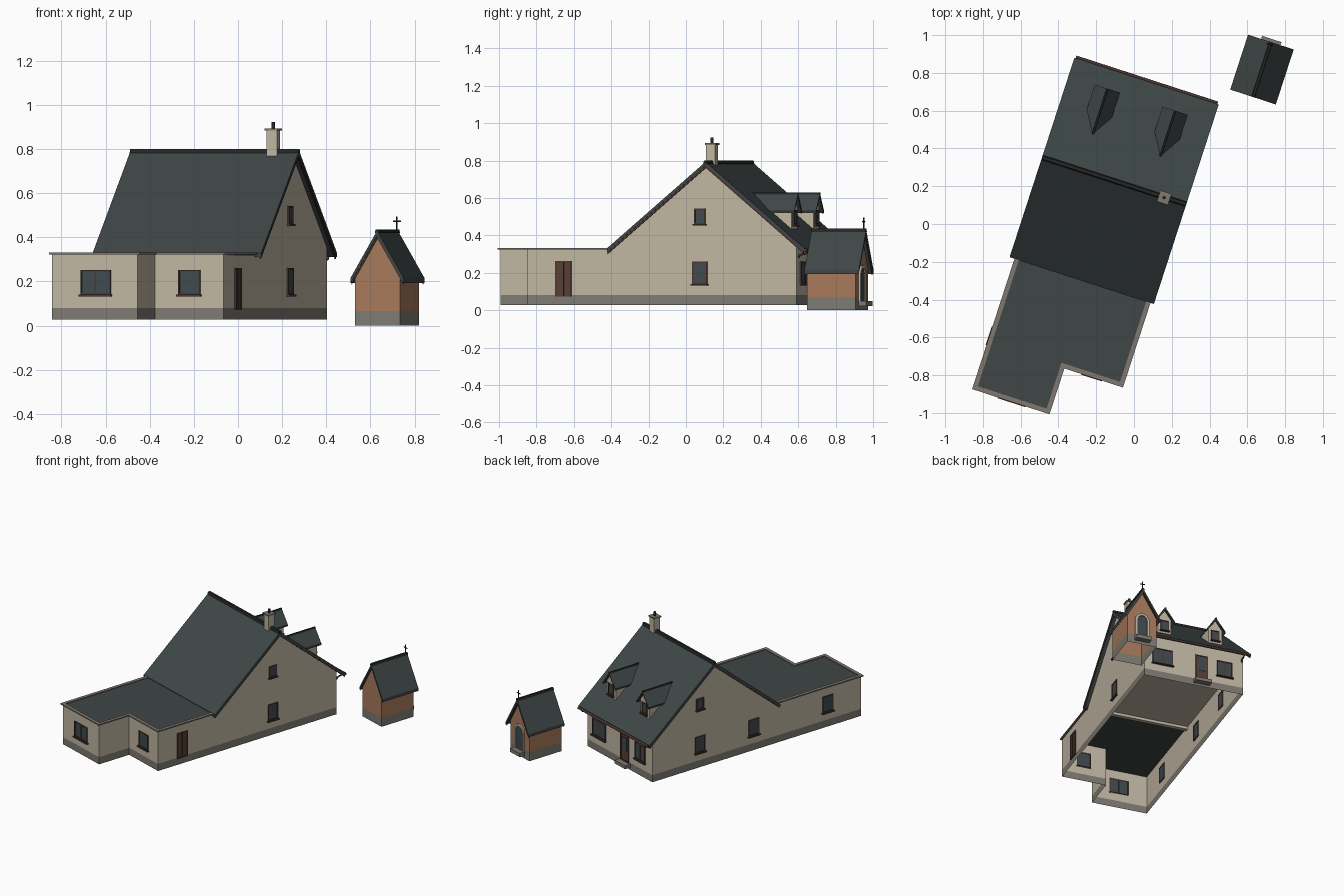
import bpy, bmesh, math
from mathutils import Vector

cube = bpy.data.objects.get("Cube")
if cube:
    bpy.data.objects.remove(cube, do_unlink=True)

TURN = math.radians(-18)          # the whole plot is turned on the ground


def material(name, r, g, b):
    m = bpy.data.materials.new(name)
    m.use_nodes = True
    m.diffuse_color = (r, g, b, 1)
    m.node_tree.nodes["Principled BSDF"].inputs["Base Color"].default_value = (r, g, b, 1)
    return m


PLASTER = material("cream plaster", .53, .47, .365)
PLINTH = material("grey plinth", .21, .195, .17)
BRICK = material("orange brick", .39, .195, .105)
SLATE = material("dark slate", .05, .062, .062)
RIDGE = material("black ridge", .018, .02, .02)
TRIM = material("brown timber", .075, .038, .03)
DOOR = material("door brown", .1, .05, .038)
GLASS = material("window glass", .05, .068, .075)
STONE = material("coping stone", .22, .19, .165)


def finish(name, bm, *mats):
    bmesh.ops.recalc_face_normals(bm, faces=bm.faces)
    me = bpy.data.meshes.new(name)
    bm.to_mesh(me)
    bm.free()
    for m in mats:
        me.materials.append(m)
    ob = bpy.data.objects.new(name, me)
    ob.rotation_euler.z = TURN
    bpy.context.collection.objects.link(ob)
    return ob


def place(axis, p, q, e):
    return ((e, p, q), (p, e, q), (p, q, e))[axis]


def prism(name, pts, axis, lo, hi, mat):
    """Extrude a flat profile along one axis."""
    bm = bmesh.new()
    face = bm.faces.new([bm.verts.new(place(axis, p, q, lo)) for p, q in pts])
    if hi != lo:
        ext = bmesh.ops.extrude_face_region(bm, geom=[face], use_keep_orig=True)
        move = Vector(place(axis, 0, 0, hi - lo))
        for v in ext["geom"]:
            if isinstance(v, bmesh.types.BMVert):
                v.co += move
    return finish(name, bm, mat)


def add_box(bm, x, y, z, index=0):
    r = bmesh.ops.create_cube(bm, size=1)
    for v in r["verts"]:
        v.co = [(a + b) / 2 + c * abs(b - a) for (a, b), c in zip((x, y, z), v.co)]
    for f in {f for v in r["verts"] for f in v.link_faces}:
        f.material_index = index


def box(name, x, y, z, mat):
    bm = bmesh.new()
    add_box(bm, x, y, z)
    return finish(name, bm, mat)


def walls(name, outline, levels, mats, closed=True):
    """Thin upright walls in stacked colour bands, open below."""
    bm = bmesh.new()
    rings = [[bm.verts.new((x, y, z)) for x, y in outline] for z in levels]
    n = len(outline)
    for band, (low, high) in enumerate(zip(rings, rings[1:])):
        for i in range(n if closed else n - 1):
            j = (i + 1) % n
            bm.faces.new((low[i], low[j], high[j], high[i])).material_index = band
    return finish(name, bm, *mats)


def opening(name, axis, side, at, a, z, bars=0, pane=GLASS, sill=True):
    """Framed window or door lying in a wall; axis and side give its facing."""
    bm = bmesh.new()
    w = .007

    def bit(aa, nn, zz, index):
        n = (at - nn[0] * side, at + nn[1] * side)
        n = (min(n), max(n))
        add_box(bm, *((n, aa, zz) if axis == 0 else (aa, n, zz)), index)

    bit(a, (.003, .003), z, 1)
    for edge in (a[0], a[1] - w):
        bit((edge, edge + w), (.005, .007), z, 0)
    for edge in (z[0], z[1] - w):
        bit(a, (.005, .007), (edge, edge + w), 0)
    for k in range(bars):
        mid = a[0] + (a[1] - a[0]) * (k + 1) / (bars + 1)
        bit((mid - .003, mid + .003), (.005, .006), z, 0)
    if sill:
        bit((a[0] - .006, a[1] + .006), (0, .016), (z[0] - .008, z[0]), 0)
    finish(name, bm, TRIM, pane)


def gable_roof(name, axis, mid, half, eave, top, lo, hi, thick, cap):
    """Two roof slopes with barge boards at both ends and a ridge cap."""
    def chevron(drop, depth, h):
        e = top - (top - eave) * h / half
        return [(mid - h, e - drop), (mid, top - drop), (mid + h, e - drop),
                (mid + h, e - drop - depth), (mid, top - drop - depth), (mid - h, e - drop - depth)]
    prism(name, chevron(0, thick, half), axis, lo, hi, SLATE)
    for end, s in (("first", lo + .003), ("second", hi - .009)):
        prism(f"{name}_{end}_barge_board", chevron(thick * .8, thick * .8, half - .004),
              axis, s, s + .006, TRIM)
    prism(name + "_ridge_cap", [(mid - cap, top - cap), (mid - cap * .6, top + cap * .5),
          (mid + cap * .6, top + cap * .5), (mid + cap, top - cap)], axis, lo, hi, RIDGE)


def rod(name, points, radius, mat):
    cu = bpy.data.curves.new(name, "CURVE")
    cu.dimensions = "3D"
    cu.bevel_depth = radius
    cu.bevel_resolution = 2
    cu.use_fill_caps = True
    sp = cu.splines.new("POLY")
    sp.points.add(len(points) - 1)
    for p, co in zip(sp.points, points):
        p.co = (*co, 1)
    cu.materials.append(mat)
    ob = bpy.data.objects.new(name, cu)
    ob.rotation_euler.z = TURN
    bpy.context.collection.objects.link(ob)


# House and annex walls
L, R, M = -.533, .2, -.126
FRONT, STEP, EAVE, BACK = -1.084, -.829, -.36, .687
RX, SLOPE = .185, .838
outline = [(L, FRONT), (M, FRONT), (M, STEP), (R, STEP), (R, BACK), (L, BACK)]
walls("house_walls", outline, (.027, .08, .325), (PLINTH, PLASTER))
walls("back_wall_top", [(L, BACK), (R, BACK)], (.325, .354), (PLASTER,), closed=False)
for side, x in (("left", R), ("right", L)):
    prism(side + "_gable", [(-.352, .325), (BACK, .325), (BACK, .354), (RX, .775)], 0, x, x, PLASTER)
box("house_ceiling", (L, R), (-.34, BACK), (.316, .322), PLASTER)
box("ceiling_beam", (L, R), (-.36, -.33), (.296, .316), PLASTER)

# Main roof, fascia and gutter
gable_roof("main_roof", 0, RX, .555, .33, .793, -.572, .231, .02, .014)
box("front_fascia", (-.566, .225), (-.368, -.36), (.312, .328), TRIM)
rod("back_gutter", [(-.565, .745, .32), (.224, .745, .32)], .009, TRIM)
for side, x in (("left", R - .012), ("right", L + .012)):
    rod(side + "_downpipe", [(x, .745, .315), (x, .735, .302), (x, .7, .295), (x, .696, .28)], .006, TRIM)

# Flat annex roof and coping
prism("annex_roof", outline[:4] + [(R, -.34), (L, -.34)], 2, .318, .326, SLATE)
bm = bmesh.new()
path = [(L, EAVE)] + outline[:4] + [(R, EAVE)]
for (x0, y0), (x1, y1) in zip(path, path[1:]):
    add_box(bm, (min(x0, x1) - .012, max(x0, x1) + .012),
            (min(y0, y1) - .012, max(y0, y1) + .012), (.323, .332))
finish("annex_coping", bm, STONE)

# Windows and doors
LOW, HIGH = (.14, .26), (.46, .543)
opening("annex_wide_window", 1, -1, FRONT, (-.397, -.254), (.14, .252), 1)
opening("annex_small_window", 1, -1, STEP, (-.014, .09), (.14, .252))
opening("annex_door", 0, 1, R, (-.669, -.579), (.072, .262), 1, DOOR, False)
opening("left_lower_window", 0, 1, R, (.102, .186), LOW)
opening("left_upper_window", 0, 1, R, (.112, .175), HIGH)
opening("right_lower_window", 0, -1, L, (.24, .326), LOW)
opening("right_upper_window", 0, -1, L, (.252, .315), HIGH)
for i, y in enumerate((-.172, -.8)):
    opening(f"right_annex_window_{i + 1}", 0, -1, L, (y - .045, y + .045), LOW)
opening("back_left_window", 1, 1, BACK, (-.01, .14), LOW, 1)
opening("back_right_window", 1, 1, BACK, (-.455, -.34), LOW, 1)
opening("back_door", 1, 1, BACK, (-.272, -.18), (.072, .27), 0, DOOR, False)
box("back_door_pane", (-.25, -.202), (BACK, BACK + .006), (.15, .25), GLASS)
box("back_doorstep", (-.285, -.167), (BACK, BACK + .045), (.045, .07), STONE)

# Dormers on the back slope
for name, x in (("left_dormer", .022), ("right_dormer", -.355)):
    prism(name + "_walls", [(x - .05, .42), (x + .05, .42), (x + .05, .546), (x, .614), (x - .05, .546)],
          1, .44, .617, PLASTER)
    gable_roof(name + "_roof", 1, x, .07, .53, .626, .384, .638, .012, .007)
    opening(name + "_window", 1, 1, .617, (x - .03, x + .03), (.455, .535))

# Chimney
CX, CY = .109, .182
box("chimney_stack", (CX - .025, CX + .025), (CY - .025, CY + .025), (.74, .886), PLASTER)
box("chimney_cap", (CX - .031, CX + .031), (CY - .031, CY + .031), (.884, .893), STONE)
rod("chimney_pot", [(CX, CY, .89), (CX, CY, .922)], .009, RIDGE)

# Little brick chapel
A, B, F, K = .284, .499, .842, 1.115
MID = (A + B) / 2
walls("chapel_walls", [(A, F), (B, F), (B, K), (A, K)], (0, .067, .222), (PLINTH, BRICK))
for name, y in (("front", F), ("back", K)):
    prism(f"chapel_{name}_gable", [(A, .222), (B, .222), (MID, .408)], 1, y, y, BRICK)
gable_roof("chapel_roof", 1, MID, .127, .215, .43, .834, 1.14, .022, .011)


def arch(r):
    turn = [math.pi * i / 12 for i in range(13)]
    return [(MID + r, .05)] + [(MID + r * math.cos(t), .188 + r * math.sin(t)) for t in turn] + [(MID - r, .05)]


prism("chapel_door", arch(.038), 1, K - .003, K + .004, GLASS)
prism("chapel_door_surround", arch(.052) + arch(.036)[::-1], 1, K - .004, K + .011, PLASTER)
box("chapel_doorstep", (MID - .054, MID + .054), (K, K + .042), (.022, .05), STONE)
rod("cross_post", [(MID, 1.126, .42), (MID, 1.126, .495)], .0035, RIDGE)
rod("cross_arm", [(MID - .018, 1.126, .473), (MID + .018, 1.126, .473)], .0035, RIDGE)
